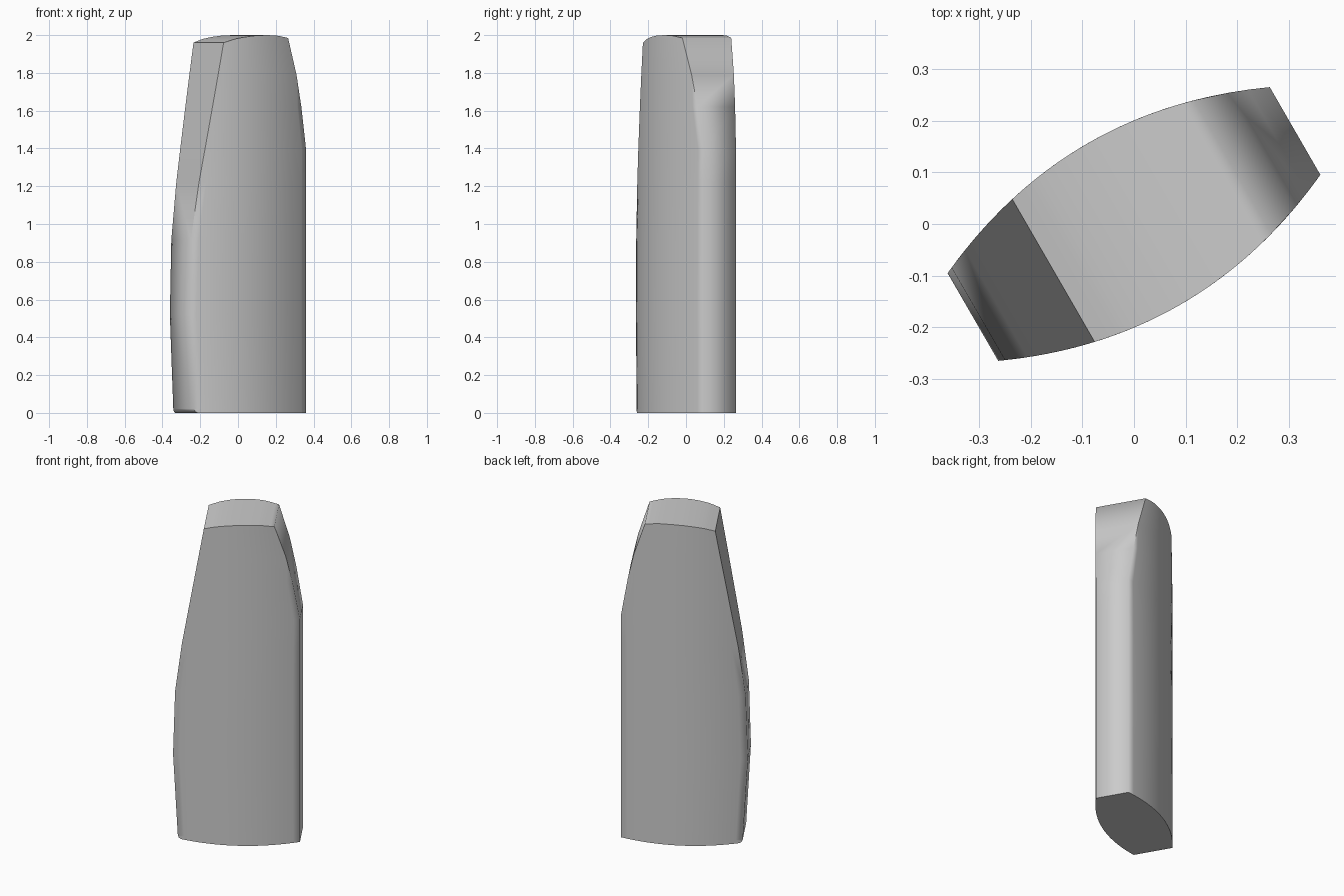
import bpy, bmesh, math
from mathutils import Matrix

if "Cube" in bpy.data.objects:
    bpy.data.objects.remove(bpy.data.objects["Cube"])

# outline of the blade seen across its width: (height, half-length position)
LEFT = [(0, -.315), (.007, -.327), (.022, -.332), (.52, -.36), (.915, -.348),
        (1.22, -.308), (1.62, -.239), (1.96, -.18)]
RIGHT = [(0, .36), (1.39, .36), (1.62, .321), (1.79, .283), (1.985, .22)]
TOP = [(-.18, 1.96), (-.12, 1.979), (-.06, 1.99), (0, 1.997), (.07, 2.0),
       (.14, 1.998), (.22, 1.985)]
COLS = 18


def lerp(table, t):
    for (a, x), (b, y) in zip(table, table[1:]):
        if t <= b:
            return x + (y - x) * max(0, t - a) / (b - a)
    return table[-1][1]


def half_thickness(u):
    return .18 - .082 * (u / .36) ** 2


# curved front and back sheets as grids of rows and columns
bm = bmesh.new()
heights = sorted({z for z, _ in LEFT + RIGHT if z < 1.95}) + [None]
front, back = [], []
for z in heights:
    f, b = [], []
    for i in range(COLS + 1):
        l = -.18 if z is None else lerp(LEFT, z)
        r = .22 if z is None else lerp(RIGHT, z)
        u = l + (r - l) * i / COLS
        zz = lerp(TOP, u) if z is None else z
        f.append(bm.verts.new((u, -half_thickness(u), zz)))
        b.append(bm.verts.new((u, half_thickness(u), zz)))
    front.append(f)
    back.append(b)

rows = len(heights) - 1
for j in range(rows):
    for g in (front, back):
        for i in range(COLS):
            bm.faces.new((g[j][i], g[j][i + 1], g[j + 1][i + 1], g[j + 1][i]))
    # narrow end faces
    for i in (0, COLS):
        bm.faces.new((front[j][i], back[j][i], back[j + 1][i], front[j + 1][i]))
# crowned top and flat underside
for j in (0, rows):
    for i in range(COLS):
        bm.faces.new((front[j][i], front[j][i + 1], back[j][i + 1], back[j][i]))

bmesh.ops.recalc_face_normals(bm, faces=bm.faces)
for face in bm.faces:
    face.smooth = True
# only steep edges stay crisp, plus the left lip of the top
for e in bm.edges:
    e.smooth = e.calc_face_angle(0) < math.radians(68)
    if set(e.verts) == {front[rows][0], back[rows][0]}:
        e.smooth = False

# turn the body to its diagonal stance
bm.transform(Matrix.Rotation(math.radians(30), 4, 'Z'))
mesh = bpy.data.meshes.new("body")
bm.to_mesh(mesh)
bm.free()
bpy.context.collection.objects.link(bpy.data.objects.new("body", mesh))
